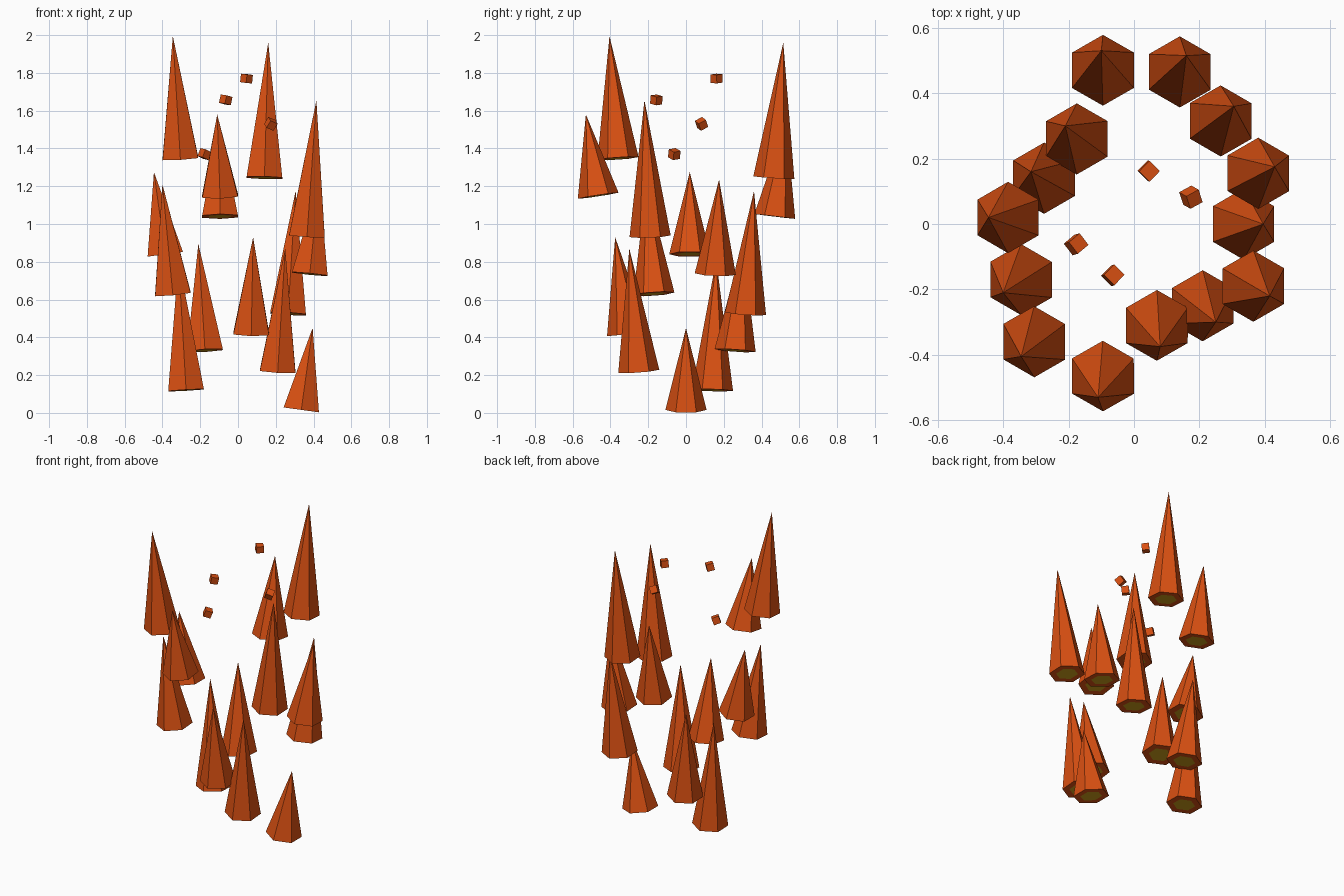
import bpy
import bmesh
from mathutils import Vector, Euler

cube = bpy.data.objects.get("Cube")
if cube:
    bpy.data.objects.remove(cube, do_unlink=True)


def make_material(name, rgb):
    mat = bpy.data.materials.new(name)
    mat.use_nodes = True
    color = (*rgb, 1)
    mat.diffuse_color = color
    mat.node_tree.nodes["Principled BSDF"].inputs["Base Color"].default_value = color
    return mat


orange = make_material("burnt_orange", (0.70, 0.08, 0.006))
yellow = make_material("dark_yellow", (0.62, 0.34, 0.01))


def add_object(name, bm, materials, location, rotation):
    mesh = bpy.data.meshes.new(name)
    bm.to_mesh(mesh)
    bm.free()
    for mat in materials:
        mesh.materials.append(mat)
    obj = bpy.data.objects.new(name, mesh)
    obj.location = location
    obj.rotation_euler = rotation
    bpy.context.collection.objects.link(obj)
    return obj


# Six-sided spike from its base centre to its tip, with a yellow patch underneath
def add_spike(name, base, tip):
    base, tip = Vector(base), Vector(tip)
    axis = tip - base
    length = axis.length
    bm = bmesh.new()
    bmesh.ops.create_cone(bm, cap_ends=True, segments=6, radius1=0.109,
                          radius2=0, depth=length)
    bmesh.ops.remove_doubles(bm, verts=bm.verts, dist=0.0001)
    bmesh.ops.translate(bm, verts=bm.verts, vec=(0, 0, length / 2))
    bm.normal_update()
    bottom = [f for f in bm.faces if f.normal.z < -0.9]
    bmesh.ops.inset_individual(bm, faces=bottom, thickness=0.042)
    for f in bottom:
        f.material_index = 1
    turn = Vector((0, 0, 1)).rotation_difference(axis).to_euler()
    add_object(name, bm, [orange, yellow], base, turn)


# Small tilted cube floating inside the ring
def add_chip(name, center, rotation):
    bm = bmesh.new()
    bmesh.ops.create_cube(bm, size=0.045)
    add_object(name, bm, [orange], center, Euler(rotation))


# Ring of spikes, lowest first: base centre, tip
spikes = [
    ((0.335, 0.0, 0.016), (0.395, 0.0, 0.45)),
    ((-0.275, 0.14, 0.12), (-0.315, 0.16, 0.81)),
    ((0.21, -0.25, 0.22), (0.25, -0.30, 0.87)),
    ((-0.175, 0.26, 0.33), (-0.21, 0.30, 0.895)),
    ((0.07, -0.31, 0.42), (0.08, -0.375, 0.93)),
    ((0.265, 0.315, 0.525), (0.305, 0.36, 1.175)),
    ((-0.345, -0.17, 0.63), (-0.40, -0.21, 1.21)),
    ((0.38, 0.155, 0.735), (0.43, 0.175, 1.235)),
    ((-0.385, 0.02, 0.84), (-0.445, 0.02, 1.275)),
    ((0.365, -0.19, 0.935), (0.415, -0.22, 1.655)),
    ((-0.095, 0.47, 1.04), (-0.10, 0.53, 1.54)),
    ((-0.095, -0.465, 1.15), (-0.11, -0.53, 1.58)),
    ((0.14, 0.465, 1.245), (0.16, 0.515, 1.96)),
    ((-0.305, -0.36, 1.347), (-0.345, -0.405, 1.995)),
]
for i, (base, tip) in enumerate(spikes):
    add_spike(f"spike_{i + 1}", base, tip)

# Floating chips
chips = [
    ((-0.177, -0.062, 1.37), (0.15, 0.35, 0.7)),
    ((0.174, 0.082, 1.53), (0.5, 0.35, 0.5)),
    ((-0.065, -0.157, 1.657), (0.1, 0.2, 0.8)),
    ((0.045, 0.162, 1.77), (0.1, 0.05, 0.8)),
]
for i, (center, rotation) in enumerate(chips):
    add_chip(f"floating_chip_{i + 1}", center, rotation)
